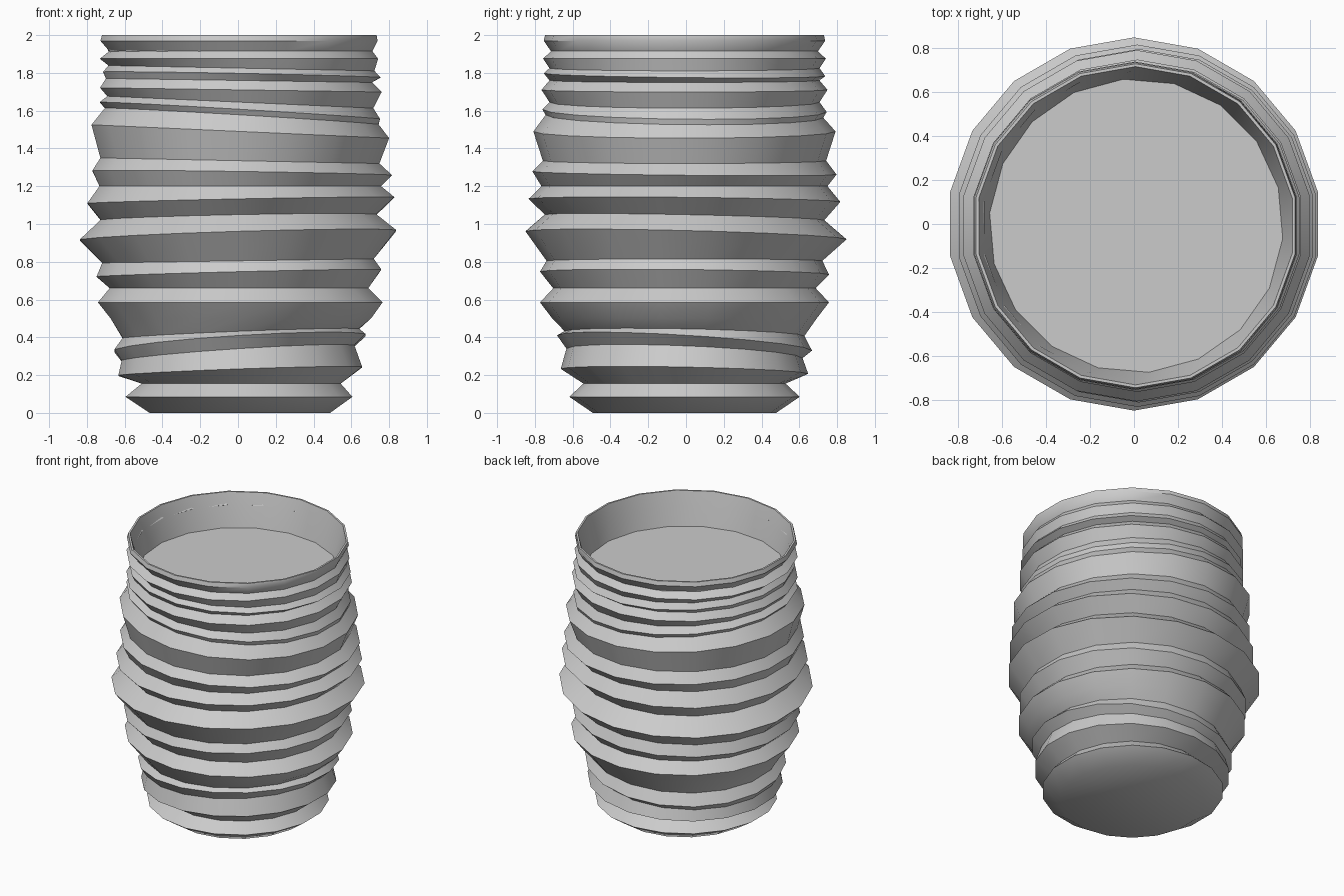
import bpy, bmesh, math

SIDES = 18

# Rings from base to rim: height, radius, x offset, tilt along x, tilt along y
OUTER = [
    (0, .485, .01), (.085, .61, .005), (.155, .535, .017),
    (.22, .655, .012, .035, -.02), (.315, .625, 0, .065, -.04),
    (.37, .675, .01, .062, -.06), (.42, .635, .015, .04, -.02),
    (.50, .70, .015), (.585, .765, .012), (.66, .695, .005),
    (.74, .765, .005, .025, -.01), (.805, .73, 0, .015, 0),
    (.94, .85, 0, .03, -.025), (1.035, .74, .003, .02, -.02),
    (1.125, .825, .015, .02, -.01), (1.20, .757, .012),
    (1.27, .805, .022, -.015, -.01), (1.335, .75, .01, -.02, 0),
    (1.49, .80, .012, -.045, 0), (1.57, .735, .02, -.06, -.01),
    (1.60, .753, .01, -.06, -.01), (1.645, .715, .012, -.045, 0),
    (1.71, .757, .015, -.015, 0), (1.76, .715, .005, -.015, 0),
    (1.79, .745, .02, -.02, -.01), (1.825, .715, .018, -.02, 0),
    (1.875, .748, .005), (1.915, .707, .015), (1.97, .745, .005), (2, .738, .007),
]
# Inside lip down to the soil-level disc
INNER = [(2, .725, .007), (1.9, .70, .01), (1.76, .67, .01)]


def add_ring(bm, z, r, cx, tx=0, ty=0, turn=0, cy=-.008):
    ring = []
    for i in range(SIDES):
        a = math.radians(90 + turn) + math.tau * i / SIDES
        x, y = r * math.cos(a), r * math.sin(a)
        ring.append(bm.verts.new((x + cx, y + cy, z + tx * x + ty * y)))
    return ring


def bridge(bm, a, b):
    for i in range(SIDES):
        j = (i + 1) % SIDES
        bm.faces.new((a[i], a[j], b[j], b[i]))


# Ridged pot wall with closed base, lip and inner disc
bm = bmesh.new()
rings = [add_ring(bm, *p, cy=0 if p[1] > .84 else -.008) for p in OUTER]
rings += [add_ring(bm, *p, turn=t) for p, t in zip(INNER, (0, 2, 5))]
for lower, upper in zip(rings, rings[1:]):
    bridge(bm, lower, upper)
bm.faces.new(rings[0][::-1])
bm.faces.new(rings[-1])
bmesh.ops.recalc_face_normals(bm, faces=bm.faces)

mesh = bpy.data.meshes.new("ridged_pot")
bm.to_mesh(mesh)
bm.free()
pot = bpy.data.objects.new("ridged_pot", mesh)
bpy.context.collection.objects.link(pot)
bpy.context.view_layer.objects.active = pot
pot.select_set(True)
bpy.ops.object.shade_smooth_by_angle(angle=math.radians(40))
